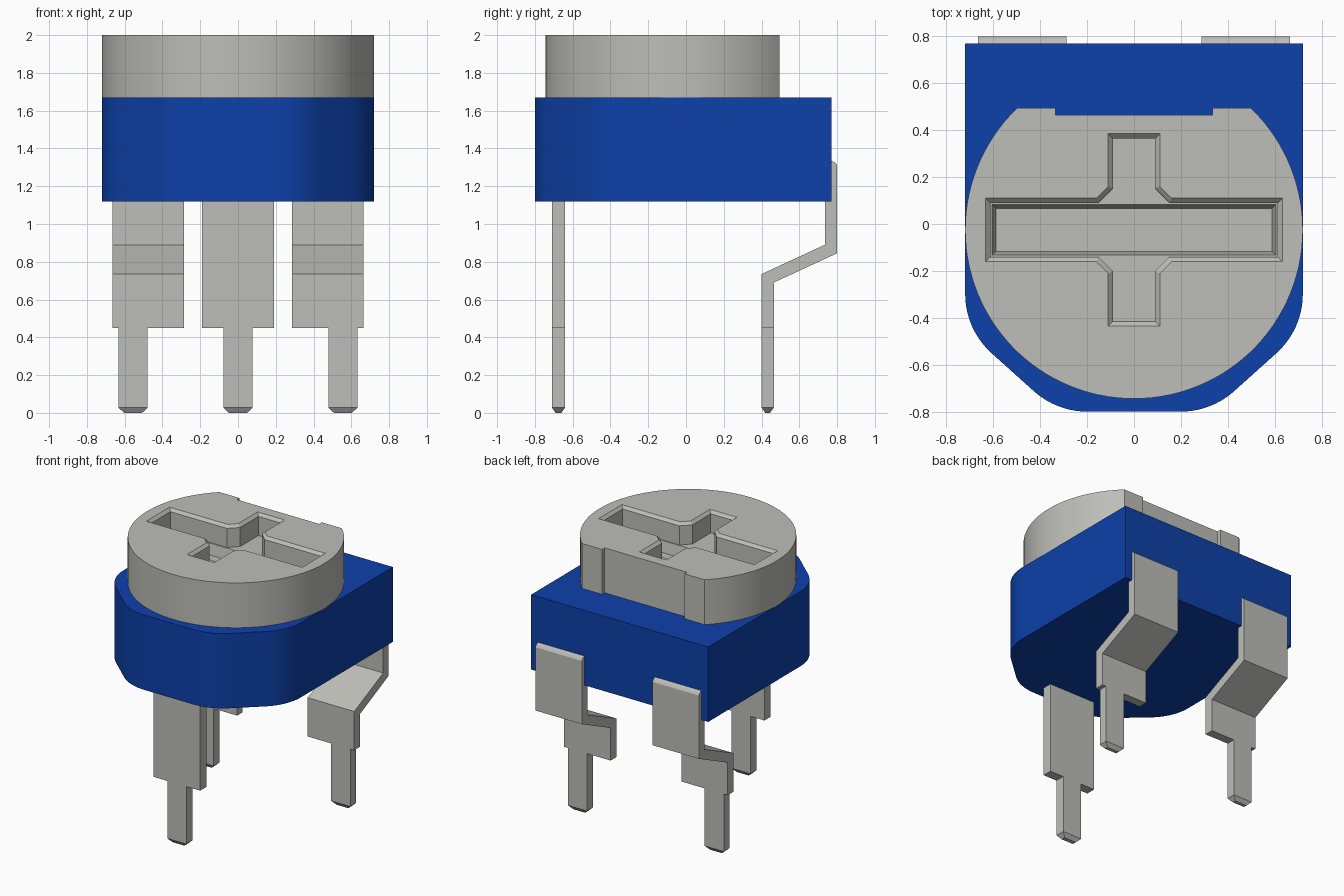
import bpy, bmesh, math
from mathutils import Vector

cube = bpy.data.objects.get("Cube")
if cube:
    bpy.data.objects.remove(cube, do_unlink=True)


def material(name, rgb):
    m = bpy.data.materials.new(name)
    m.use_nodes = True
    m.diffuse_color = (*rgb, 1)
    m.node_tree.nodes["Principled BSDF"].inputs["Base Color"].default_value = (*rgb, 1)
    return m


BLUE = material("housing_blue", (0.004, 0.052, 0.40))
GREY = material("light_grey", (0.51, 0.51, 0.48))


def make(name, lofts, mat, smooth=False):
    """Each loft is a list of rings of 3D points, skinned and capped."""
    bm = bmesh.new()
    for rings in lofts:
        loops = [[bm.verts.new(p) for p in ring] for ring in rings]
        n = len(loops[0])
        for a, b in zip(loops, loops[1:]):
            for i in range(n):
                j = (i + 1) % n
                bm.faces.new((a[i], a[j], b[j], b[i]))
        bm.faces.new(loops[0][::-1])
        bm.faces.new(loops[-1])
    bmesh.ops.recalc_face_normals(bm, faces=bm.faces)
    me = bpy.data.meshes.new(name)
    bm.to_mesh(me)
    bm.free()
    me.materials.append(mat)
    ob = bpy.data.objects.new(name, me)
    bpy.context.collection.objects.link(ob)
    if smooth:
        smooth_shade(ob)
    return ob


def activate(ob):
    bpy.ops.object.select_all(action='DESELECT')
    ob.select_set(True)
    bpy.context.view_layer.objects.active = ob


def smooth_shade(ob):
    activate(ob)
    bpy.ops.object.shade_smooth_by_angle(angle=math.radians(25))


def at_z(outline, z):
    return [(x, y, z) for x, y in outline]


def rect(x0, x1, y0, y1):
    return [(x0, y0), (x1, y0), (x1, y1), (x0, y1)]


def fillet(prev, corner, nxt, r, steps=10):
    """Points of a tangent arc rounding a convex corner (counter-clockwise outline)."""
    p, c, n = Vector(prev), Vector(corner), Vector(nxt)
    d1, d2 = (c - p).normalized(), (n - c).normalized()
    turn = d1.angle(d2)
    start = c - d1 * r * math.tan(turn / 2)
    centre = start + Vector((-d1.y, d1.x)) * r
    a0 = math.atan2(start.y - centre.y, start.x - centre.x)
    return [(centre.x + r * math.cos(a0 + turn * i / steps),
             centre.y + r * math.sin(a0 + turn * i / steps)) for i in range(steps + 1)]


# Housing: square back corners, rounded chamfers at the front
front, side = (0.33, -0.80), (0.72, -0.45)
half = fillet((0, -0.80), front, side, 0.34) + fillet(front, side, (0.72, 0.77), 0.34)
half.append((0.72, 0.77))
outline = half + [(-x, y) for x, y in reversed(half)]
make("housing", [[at_z(outline, 1.12), at_z(outline, 1.67)]], BLUE, True)

# Dial: disc with a flat, notched back
CY, R, FLAT, NOTCH = -0.025, 0.72, 0.495, 0.465
a = math.asin((FLAT - CY) / R)
sweep = math.pi + 2 * a
disc = [(R * math.cos(math.pi - a + sweep * i / 88),
         CY + R * math.sin(math.pi - a + sweep * i / 88)) for i in range(89)]
disc += [(0.335, FLAT), (0.335, NOTCH), (-0.335, NOTCH), (-0.335, FLAT)]
dial = make("dial", [[at_z(disc, 1.67), at_z(disc, 2.0)]], GREY)


def cross(inset, z):
    """Cross outline with cut inner corners, shrunk by an inset."""
    l, w, c, d = 0.633 - inset, 0.135 - inset, 0.11 - inset, 0.41 - inset
    e = 0.05 + 0.586 * inset
    q = [(l, w), (c + e, w), (c, w + e), (c, d)]
    pts = q + [(-x, y) for x, y in reversed(q)]
    pts += [(-x, -y) for x, y in q] + [(x, -y) for x, y in reversed(q)]
    return [(x, y + CY, z) for x, y in pts]


# Screwdriver recess: bevelled cross, with the long slot cut deeper and tapered
cross_cutter = make("cross_cutter", [[cross(-0.02, 2.02), cross(0.02, 1.98),
                                      cross(0.021, 1.84)]], GREY)
slot_cutter = make("slot_cutter", [[
    at_z(rect(-0.609, 0.609, CY - 0.111, CY + 0.111), 1.86),
    at_z(rect(-0.588, 0.588, CY - 0.092, CY + 0.092), 1.76)]], GREY)
for cutter in (cross_cutter, slot_cutter):
    cutter.hide_render = True
    mod = dial.modifiers.new("recess", 'BOOLEAN')
    mod.operation, mod.solver, mod.object = 'DIFFERENCE', 'EXACT', cutter
    activate(dial)
    bpy.ops.object.modifier_apply(modifier=mod.name)
    bpy.data.objects.remove(cutter, do_unlink=True)
smooth_shade(dial)


def stub(x0, x1, y0, y1):
    """Narrow solder pin with a chamfered tip."""
    tip = rect(x0 + 0.03, x1 - 0.03, y0 + 0.02, y1 - 0.02)
    body = rect(x0, x1, y0, y1)
    return [at_z(tip, 0), at_z(body, 0.028), at_z(body, 0.45)]


# Straight front leg
blade = rect(-0.19, 0.19, -0.71, -0.64)
make("front_leg", [[at_z(blade, 0.45), at_z(blade, 1.14)],
                   stub(-0.078, 0.078, -0.71, -0.64)], GREY)

# Cranked back legs, running up the rear wall of the housing
profile = [(0.40, 0.45), (0.465, 0.45), (0.465, 0.69), (0.80, 0.845), (0.80, 1.31),
           (0.79, 1.325), (0.77, 1.335), (0.735, 1.335), (0.735, 0.89), (0.40, 0.735)]
for label, s in (("left", 1), ("right", -1)):
    wide = [[(s * x, y, z) for y, z in profile] for x in (0.287, 0.665)]
    x0, x1 = sorted((s * 0.478, s * 0.633))
    make("back_leg_" + label, [wide, stub(x0, x1, 0.40, 0.465)], GREY)
